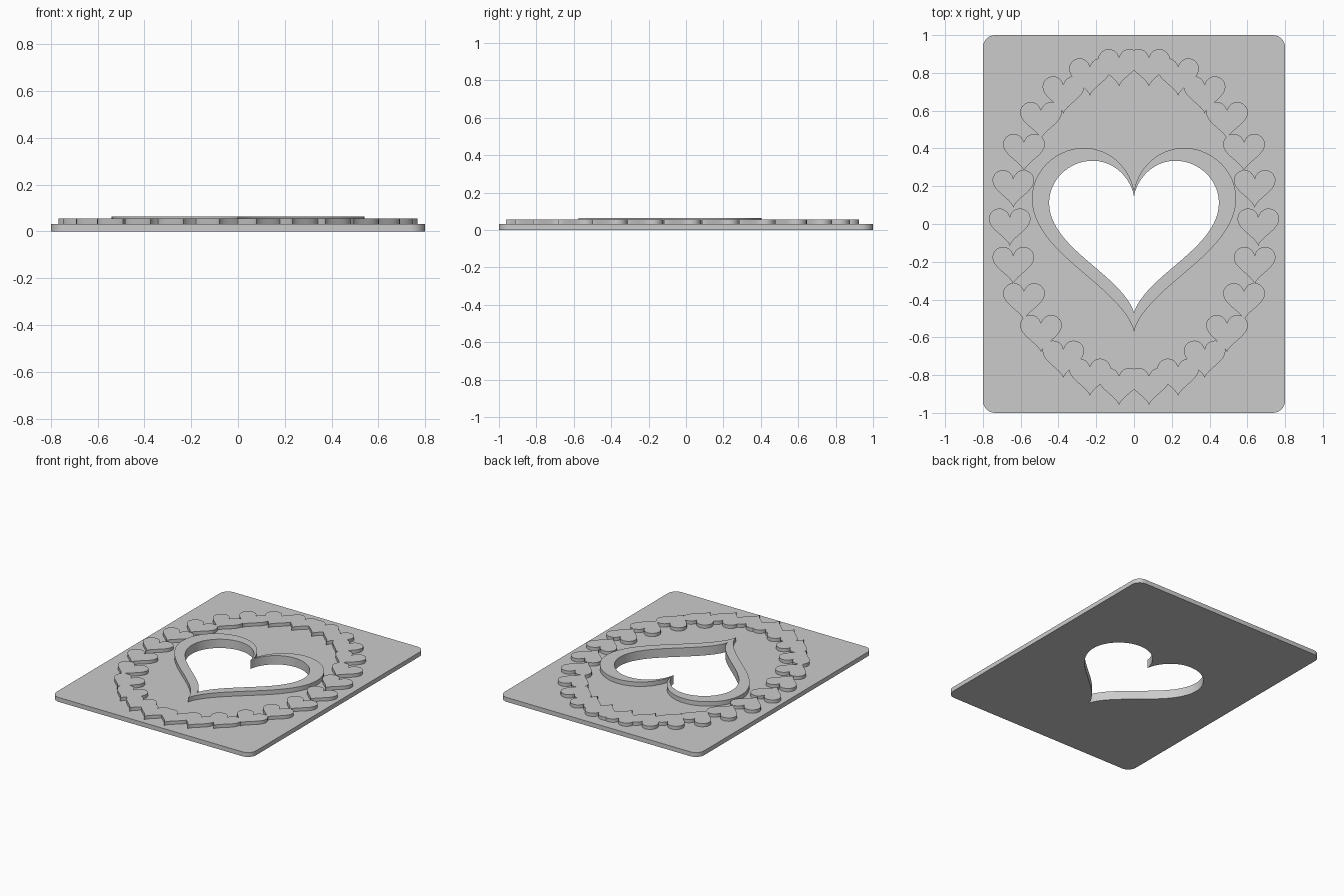
import bpy
import bmesh
from math import sin, cos, pi, radians

if "Cube" in bpy.data.objects:
    bpy.data.objects.remove(bpy.data.objects["Cube"], do_unlink=True)

PLATE_TOP, RING_TOP, FRAME_TOP = 0.032, 0.056, 0.064
HOLE_SCALE, FRAME_SCALE, SMALL_SCALE = 0.0281, 0.0338, 0.0069
HEART_COUNT = 26

grey = bpy.data.materials.new("plain grey")
grey.use_nodes = True
COLOUR = (0.6, 0.6, 0.6, 1)
grey.diffuse_color = COLOUR
grey.node_tree.nodes["Principled BSDF"].inputs["Base Color"].default_value = COLOUR


def heart(scale, steps, cx=0, cy=0):
    """Heart outline with a cusp at the notch and at the tip."""
    points = []
    for i in range(steps):
        t = -2 * pi * i / steps
        x = 16 * sin(t) ** 3
        y = 13 * cos(t) - 5 * cos(2 * t) - 2 * cos(3 * t) - cos(4 * t)
        points.append((cx + scale * x, cy + scale * y))
    return points


def rounded_rectangle(half_x, half_y, radius, steps=8):
    points = []
    for k, (sx, sy) in enumerate([(1, 1), (-1, 1), (-1, -1), (1, -1)]):
        for i in range(steps + 1):
            a = (k + i / steps) * pi / 2
            points.append((sx * (half_x - radius) + radius * cos(a),
                           sy * (half_y - radius) + radius * sin(a)))
    return points


def prism(name, outline, bottom, top):
    bm = bmesh.new()
    base = bm.faces.new([bm.verts.new((x, y, bottom)) for x, y in outline])
    result = bmesh.ops.extrude_face_region(bm, geom=[base])
    moved = [v for v in result["geom"] if isinstance(v, bmesh.types.BMVert)]
    bmesh.ops.translate(bm, verts=moved, vec=(0, 0, top - bottom))
    bmesh.ops.recalc_face_normals(bm, faces=bm.faces)
    mesh = bpy.data.meshes.new(name)
    bm.to_mesh(mesh)
    bm.free()
    mesh.materials.append(grey)
    obj = bpy.data.objects.new(name, mesh)
    bpy.context.collection.objects.link(obj)
    return obj


def combine(obj, other, operation):
    """Apply a boolean and discard the second object."""
    mod = obj.modifiers.new("combine", 'BOOLEAN')
    mod.operation = operation
    mod.solver = 'EXACT'
    mod.object = other
    bpy.context.view_layer.objects.active = obj
    bpy.ops.object.modifier_apply(modifier=mod.name)
    bpy.data.objects.remove(other, do_unlink=True)


# Base plate and raised heart frame, sharing one heart-shaped opening
plate = prism("base_plate", rounded_rectangle(0.8, 1.0, 0.065), 0, PLATE_TOP)
frame = prism("heart_frame", heart(FRAME_SCALE, 120), PLATE_TOP, FRAME_TOP)
for part in (plate, frame):
    cutter = prism("opening_cutter", heart(HOLE_SCALE, 120), -0.1, 0.2)
    cutter.hide_render = True
    combine(part, cutter, 'DIFFERENCE')

# Oval wreath of upright little hearts merged into one raised band
wreath = None
for i in range(HEART_COUNT):
    a = 2 * pi * (i + 0.5) / HEART_COUNT
    little = prism("heart_wreath", heart(SMALL_SCALE, 48, 0.658 * sin(a), 0.85 * cos(a)),
                   PLATE_TOP, RING_TOP)
    if wreath is None:
        wreath = little
    else:
        combine(wreath, little, 'UNION')

# Smooth the curved walls, keep the rims sharp
for part in (plate, frame, wreath):
    bpy.ops.object.select_all(action='DESELECT')
    part.select_set(True)
    bpy.context.view_layer.objects.active = part
    bpy.ops.object.shade_smooth_by_angle(angle=radians(30))
